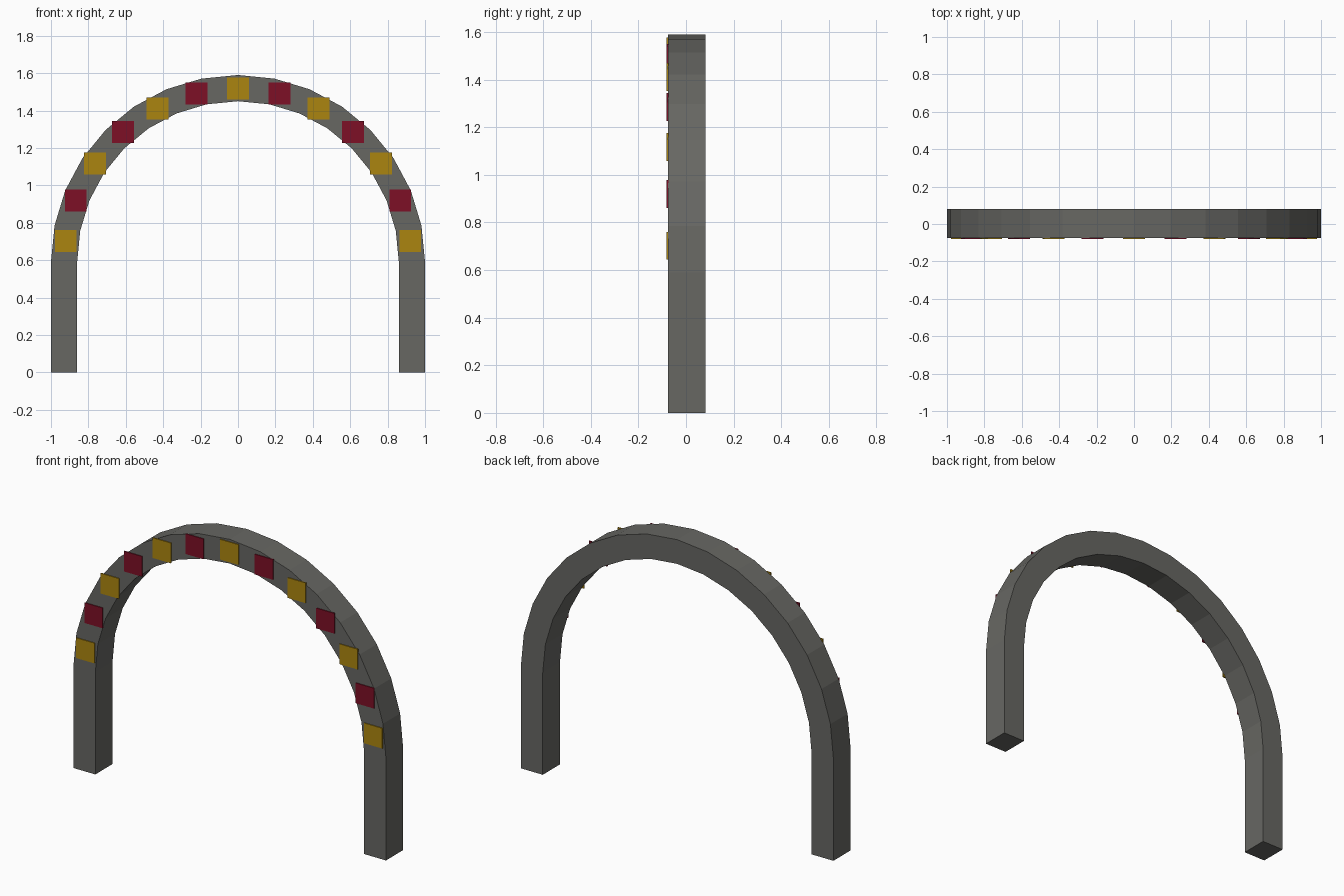
import bpy
import bmesh
import math

if "Cube" in bpy.data.objects:
    bpy.data.objects.remove(bpy.data.objects["Cube"])


def material(name, rgb):
    m = bpy.data.materials.new(name)
    m.diffuse_color = (*rgb, 1.0)
    m.use_nodes = True
    m.node_tree.nodes["Principled BSDF"].inputs["Base Color"].default_value = m.diffuse_color
    return m


grey = material("stone grey", (0.135, 0.135, 0.124))
gold = material("gold", (0.41, 0.235, 0.005))
red = material("deep red", (0.205, 0.005, 0.019))

OUTER, INNER, SPRING = 1.0, 0.86, 0.59   # radii and height where the curve starts
FRONT, BACK = -0.076, 0.081
SEGMENTS = 16


def add_object(name, bm, mat):
    bmesh.ops.recalc_face_normals(bm, faces=bm.faces)
    mesh = bpy.data.meshes.new(name)
    bm.to_mesh(mesh)
    bm.free()
    mesh.materials.append(mat)
    obj = bpy.data.objects.new(name, mesh)
    bpy.context.collection.objects.link(obj)
    return obj


# Arch: a rectangular section carried up one leg, over the curve and down
path = [(1, 0, 0)]
for i in range(SEGMENTS + 1):
    a = math.pi * i / SEGMENTS
    path.append((math.cos(a), math.sin(a), SPRING))
path.append((-1, 0, 0))

bm = bmesh.new()
rings = []
for c, s, base in path:
    rings.append([bm.verts.new((r * c, y, base + r * s))
                  for r, y in ((OUTER, FRONT), (OUTER, BACK), (INNER, BACK), (INNER, FRONT))])
for a, b in zip(rings, rings[1:]):
    for k in range(4):
        n = (k + 1) % 4
        bm.faces.new((a[k], a[n], b[n], b[k]))
bm.faces.new(rings[0])
bm.faces.new(rings[-1])
add_object("arch", bm, grey)

# Front tiles: upright square plates, alternating gold and red
COUNT, SIZE, THICK = 13, 0.117, 0.007
for i in range(COUNT):
    a = math.pi * (i + 0.5) / COUNT
    bm = bmesh.new()
    bmesh.ops.create_cube(bm, size=1.0)
    bmesh.ops.scale(bm, vec=(SIZE, THICK, SIZE), verts=bm.verts)
    tile = add_object(f"tile_{i + 1}", bm, red if i % 2 else gold)
    tile.location = (0.928 * math.cos(a), -0.081 + THICK / 2, SPRING + 0.928 * math.sin(a))
